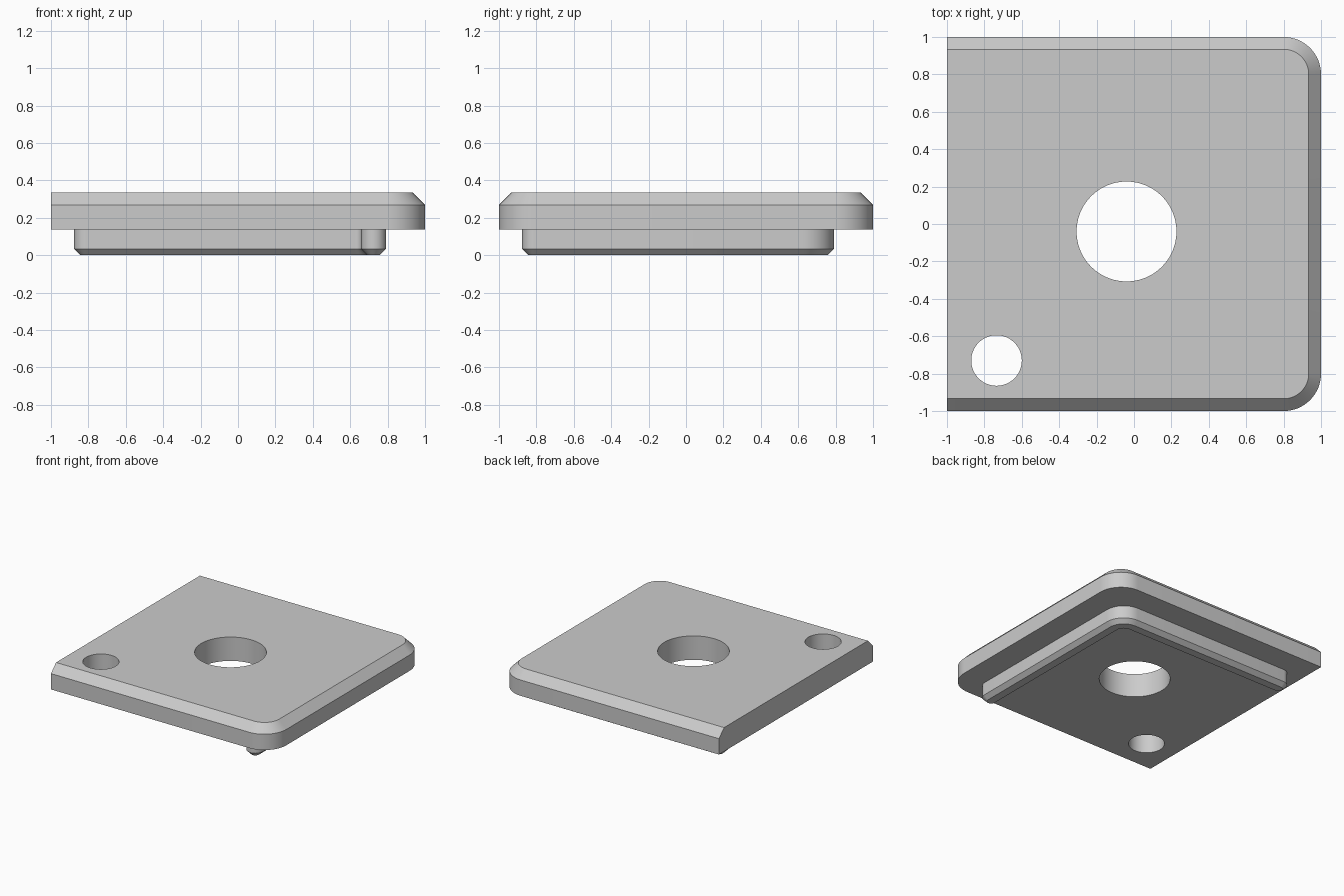
import bpy
import bmesh
from math import sin, cos, pi, radians

cube = bpy.data.objects.get("Cube")
if cube:
    bpy.data.objects.remove(cube, do_unlink=True)

# One plain grey for everything
grey = bpy.data.materials.new("light grey")
grey.use_nodes = True
colour = (0.6, 0.6, 0.6, 1)
grey.diffuse_color = colour
grey.node_tree.nodes["Principled BSDF"].inputs["Base Color"].default_value = colour


def arc(cx, cy, radius, start, end, steps=16):
    """Points on an arc, angles in degrees."""
    angles = [radians(start + (end - start) * i / steps) for i in range(steps + 1)]
    return [(cx + radius * cos(a), cy + radius * sin(a)) for a in angles]


def loft(name, levels):
    """Solid through (height, outline) levels, listed from bottom to top."""
    bm = bmesh.new()
    rings = [[bm.verts.new((x, y, z)) for x, y in outline] for z, outline in levels]
    bm.faces.new(rings[0][::-1])
    bm.faces.new(rings[-1])
    for low, high in zip(rings, rings[1:]):
        for i in range(len(low)):
            j = (i + 1) % len(low)
            bm.faces.new((low[i], low[j], high[j], high[i]))
    bmesh.ops.recalc_face_normals(bm, faces=bm.faces)
    mesh = bpy.data.meshes.new(name)
    bm.to_mesh(mesh)
    bm.free()
    mesh.materials.append(grey)
    obj = bpy.data.objects.new(name, mesh)
    bpy.context.collection.objects.link(obj)
    return obj


def select_only(obj):
    bpy.ops.object.select_all(action="DESELECT")
    obj.select_set(True)
    bpy.context.view_layer.objects.active = obj


def drill(obj, x, y, radius):
    """Cut a round hole straight through."""
    bpy.ops.mesh.primitive_cylinder_add(vertices=96, radius=radius, depth=2, location=(x, y, 0))
    cutter = bpy.context.object
    cutter.hide_render = True
    cutter.data.materials.append(grey)
    select_only(obj)
    mod = obj.modifiers.new("hole", "BOOLEAN")
    mod.operation = "DIFFERENCE"
    mod.solver = "EXACT"
    mod.object = cutter
    bpy.ops.object.modifier_apply(modifier=mod.name)
    bpy.data.objects.remove(cutter, do_unlink=True)


def plate_outline(inset):
    """Square with two rounded corners; the -x side stays square and uninset."""
    edge, centre = 1 - inset, 0.8
    return ([(-1, -edge)] + arc(centre, -centre, edge - centre, -90, 0)
            + arc(centre, centre, edge - centre, 0, 90) + [(-1, edge)])


def lip_outline(half_width):
    """L-shaped rib with round ends and a rounded corner."""
    line, end, bend = 0.725, -0.81, 0.1
    c = line - bend
    return (arc(c, c, bend + half_width, 0, 90)
            + arc(end, line, half_width, 90, 270)
            + arc(c, c, bend - half_width, 90, 0)
            + arc(line, end, half_width, 180, 360))


# Plate, bevelled along the top of three sides, with two holes
plate = loft("plate", [(0.138, plate_outline(0)), (0.268, plate_outline(0)),
                       (0.334, plate_outline(0.066))])
drill(plate, -0.04, -0.04, 0.267)
drill(plate, -0.735, -0.73, 0.135)

# Locating lip under the plate, bevelled at its lower edge
lip = loft("locating_lip", [(0, lip_outline(0.033)), (0.033, lip_outline(0.066)),
                            (0.14, lip_outline(0.066))])

for part in (plate, lip):
    select_only(part)
    bpy.ops.object.shade_smooth_by_angle(angle=radians(30))
